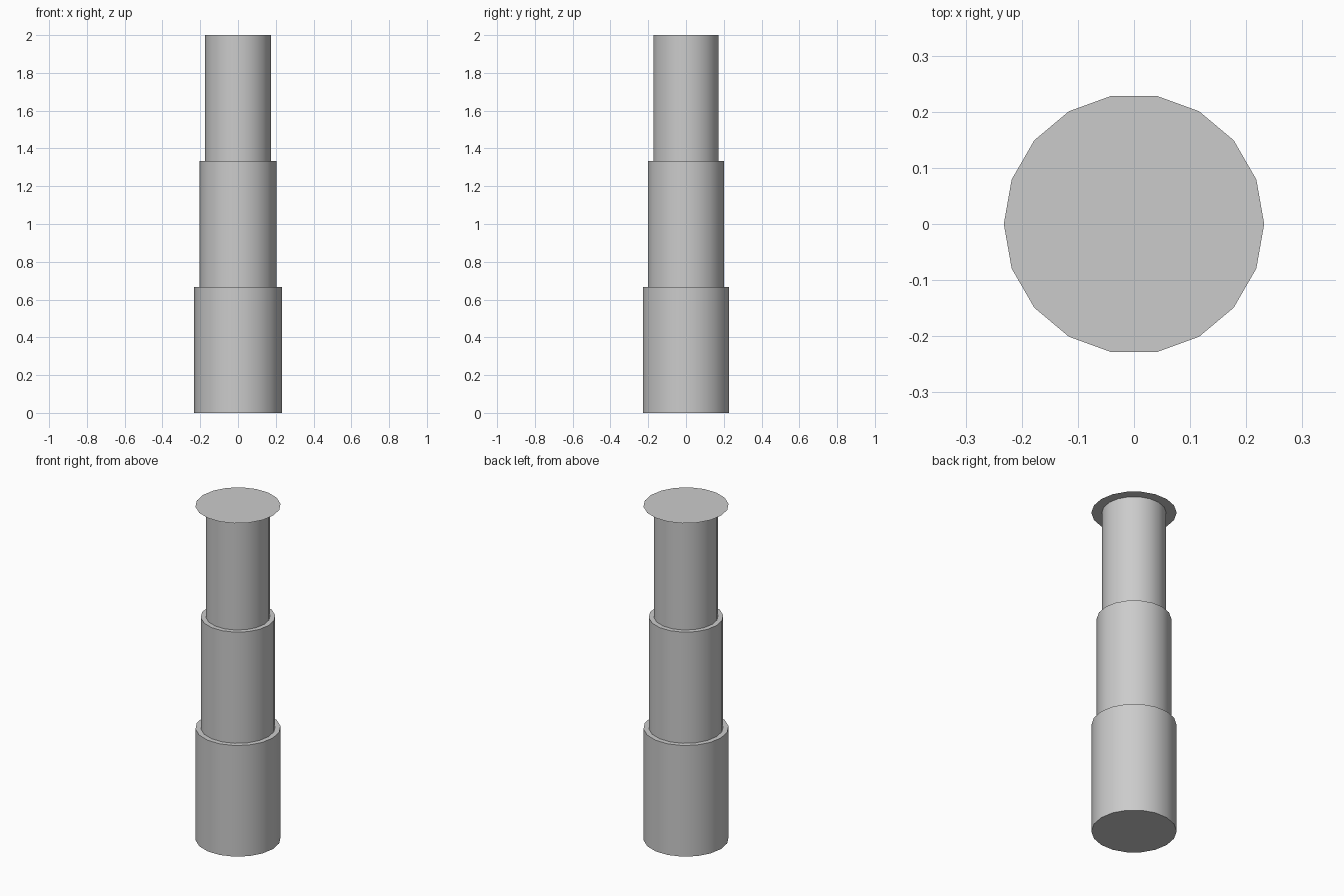
import bpy, bmesh
from math import sin, cos, pi, radians

if "Cube" in bpy.data.objects:
    bpy.data.objects.remove(bpy.data.objects["Cube"])

SIDES = 18
R = [0.232, 0.203, 0.175]
H = 2 / 3


def make_object(name, profile, cap_start=False):
    """Revolve an (r, z) profile; optionally close its first ring."""
    bm = bmesh.new()
    rings = [[bm.verts.new((r * cos(2 * pi * i / SIDES), r * sin(2 * pi * i / SIDES), z))
              for i in range(SIDES)] for r, z in profile]
    for a, b in zip(rings, rings[1:]):
        for i in range(SIDES):
            j = (i + 1) % SIDES
            bm.faces.new((a[i], a[j], b[j], b[i]))
    if cap_start:
        ring = rings[0]
        bm.faces.new(ring if len(rings) == 1 else ring[::-1])
    mesh = bpy.data.meshes.new(name)
    bm.to_mesh(mesh)
    bm.free()
    obj = bpy.data.objects.new(name, mesh)
    bpy.context.collection.objects.link(obj)
    bpy.ops.object.select_all(action='DESELECT')
    obj.select_set(True)
    bpy.context.view_layer.objects.active = obj
    bpy.ops.object.shade_smooth_by_angle(angle=radians(40))
    return obj


# Three stepped tubes, each lower one ending in a ledge
make_object("lower_tube", [(R[0], 0), (R[0], H), (R[1], H)], cap_start=True)
make_object("middle_tube", [(R[1], H), (R[1], 2 * H), (R[2], 2 * H)])
make_object("upper_tube", [(R[2], 2 * H), (R[2], 2.0)])

# Paper-thin disc on top
make_object("top_disc", [(R[0], 2.0)], cap_start=True)
